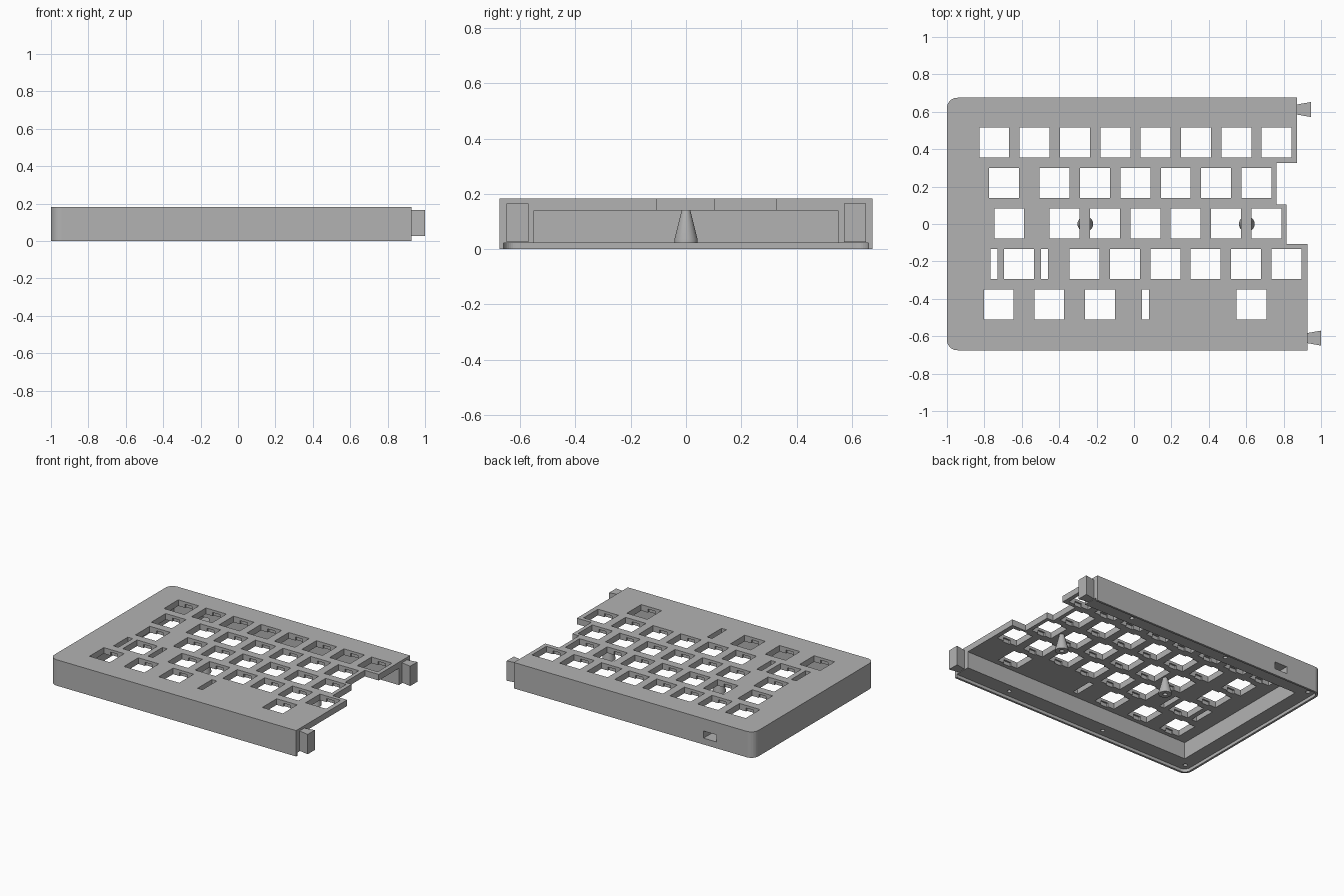
import bpy, bmesh, math

cube = bpy.data.objects.get("Cube")
if cube:
    bpy.data.objects.remove(cube, do_unlink=True)

grey = bpy.data.materials.new("case grey")
grey.use_nodes = True
COLOUR = (0.45, 0.45, 0.45, 1)
grey.diffuse_color = COLOUR
grey.node_tree.nodes["Principled BSDF"].inputs["Base Color"].default_value = COLOUR


def finish(name, bm):
    bmesh.ops.recalc_face_normals(bm, faces=bm.faces)
    mesh = bpy.data.meshes.new(name)
    bm.to_mesh(mesh)
    bm.free()
    mesh.materials.append(grey)
    obj = bpy.data.objects.new(name, mesh)
    bpy.context.collection.objects.link(obj)
    return obj


def prism(bm, outline, z0, z1):
    low = [bm.verts.new((x, y, z0)) for x, y in outline]
    high = [bm.verts.new((x, y, z1)) for x, y in outline]
    bm.faces.new(low[::-1])
    bm.faces.new(high)
    n = len(low)
    for i in range(n):
        j = (i + 1) % n
        bm.faces.new((low[i], low[j], high[j], high[i]))


def rect(x, y, w, h):
    return [(x - w / 2, y - h / 2), (x + w / 2, y - h / 2),
            (x + w / 2, y + h / 2), (x - w / 2, y + h / 2)]


def circle(x, y, r, n=16):
    return [(x + r * math.cos(math.tau * i / n), y + r * math.sin(math.tau * i / n))
            for i in range(n)]


def rounded_left(x, y, r, steps=8):
    """Left side from back to front, with two rounded corners."""
    pts = []
    for cy, start in ((y - r, 90), (r - y, 180)):
        for i in range(steps + 1):
            a = math.radians(start + 90 * i / steps)
            pts.append((x + r + r * math.cos(a), cy + r * math.sin(a)))
    return pts


def cut(target, outlines, z0, z1):
    bm = bmesh.new()
    for outline in outlines:
        prism(bm, outline, z0, z1)
    cutter = finish("cutter", bm)
    cutter.hide_render = True
    mod = target.modifiers.new("cut", "BOOLEAN")
    mod.operation = "DIFFERENCE"
    mod.solver = "EXACT"
    mod.object = cutter
    bpy.context.view_layer.objects.active = target
    bpy.ops.object.modifier_apply(modifier=mod.name)
    bpy.data.objects.remove(cutter, do_unlink=True)


TOP, UNDER, LIP = 0.183, 0.14, 0.022
PITCH, KEY, SLOT = 0.2157, 0.16, 0.038

# Case body with a stepped right edge
right_edge = [(0.927, -0.675), (0.927, -0.107), (0.815, -0.107), (0.815, 0.105),
              (0.763, 0.105), (0.763, 0.325), (0.872, 0.325), (0.872, 0.675)]
bm = bmesh.new()
prism(bm, rounded_left(-1, 0.675, 0.055) + right_edge, 0, TOP)
case = finish("case_body", bm)

# Hollow inside and recess for a bottom lid
cut(case, [[(-0.885, -0.55), (2, -0.55), (2, 0.55), (-0.885, 0.55)]], -0.1, UNDER)
cut(case, [rounded_left(-0.985, 0.66, 0.042) + [(2, -0.66), (2, 0.66)]], -0.1, LIP)

# Key openings: single keys, then the start and length of the regular run
rows = [([], -0.747, 8), ([-0.694], -0.424, 6), ([-0.667], -0.371, 6),
        ([-0.614], -0.264, 6), ([-0.723, -0.453, -0.181, 0.628], 0, 0)]
keys = []
for r, (singles, start, count) in enumerate(rows):
    y = 0.435 - r * 0.2165
    keys += [(x, y) for x in singles + [start + PITCH * k for k in range(count)]]
slots = [(-0.748, -0.214), (-0.478, -0.214), (0.061, -0.431)]
cut(case, [rect(x, y, KEY, KEY) for x, y in keys]
    + [rect(x, y, SLOT, KEY) for x, y in slots], 0.1, 0.3)

# Clip notches under the key openings
cut(case, [rect(x, y, 0.057, KEY + 0.023) for x, y in keys], 0.1, 0.165)

# Screw holes in the rim and the port in the back wall
cut(case, [circle(x, s * 0.61, 0.014) for x in (-0.94, -0.25, 0.53) for s in (-1, 1)],
    -0.1, 0.1)
cut(case, [rect(-0.66, 0.62, 0.1, 0.2)], 0.045, 0.095)

# Dovetail tabs on the right edge
for name, x, y in (("back_tab", 0.872, 0.612), ("front_tab", 0.927, -0.61)):
    bm = bmesh.new()
    prism(bm, [(x, y - 0.027), (x + 0.073, y - 0.04),
               (x + 0.073, y + 0.04), (x, y + 0.027)], 0.026, 0.166)
    finish(name, bm)

# Tapered support posts with a screw hole
for name, x in (("left_post", 0.603), ("right_post", -0.26)):
    bm = bmesh.new()
    profile = [(0.015, 0.07), (0.015, LIP), (0.042, LIP), (0.042, 0.036), (0.016, UNDER)]
    rings = []
    for radius, z in profile:
        rings.append([bm.verts.new((px, py, z)) for px, py in circle(x, 0, radius, 24)])
    for a, b in zip(rings, rings[1:]):
        for i in range(24):
            j = (i + 1) % 24
            bm.faces.new((a[i], a[j], b[j], b[i]))
    bm.faces.new(rings[0])
    bm.faces.new(rings[-1])
    post = finish(name, bm)
    bpy.ops.object.select_all(action="DESELECT")
    post.select_set(True)
    bpy.context.view_layer.objects.active = post
    bpy.ops.object.shade_smooth_by_angle(angle=math.radians(30))
